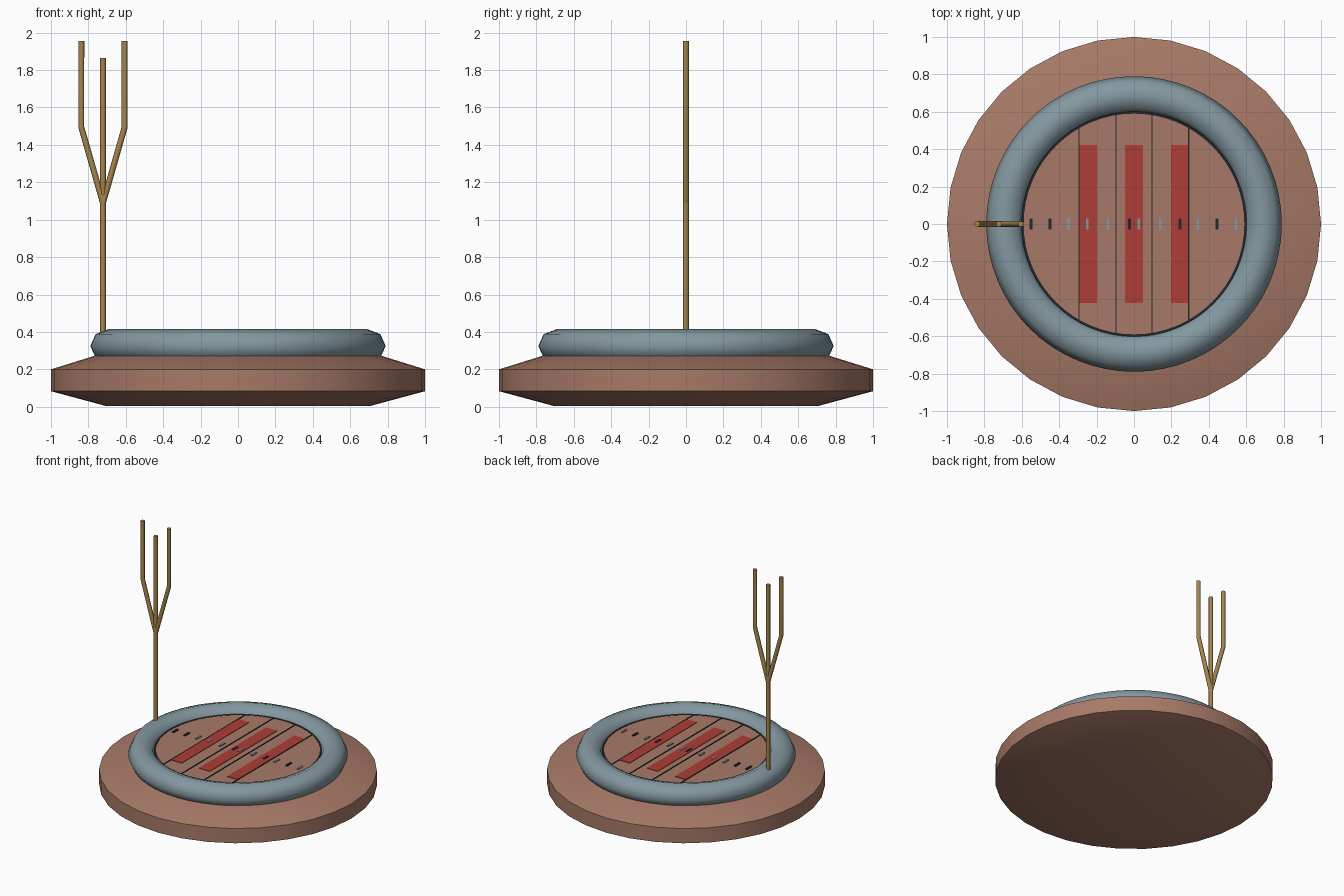
import bpy, bmesh, math

if "Cube" in bpy.data.objects:
    bpy.data.objects.remove(bpy.data.objects["Cube"])


def material(name, rgb):
    m = bpy.data.materials.new(name)
    m.diffuse_color = (*rgb, 1)
    m.use_nodes = True
    m.node_tree.nodes["Principled BSDF"].inputs["Base Color"].default_value = m.diffuse_color
    return m


CLAY = material("clay brown", (0.39, 0.195, 0.138))
BLUE = material("grey blue", (0.23, 0.315, 0.352))
WOOD = material("ochre wood", (0.376, 0.235, 0.076))
RED = material("brick red", (0.42, 0.048, 0.038))
DARK = material("dark slate", (0.017, 0.022, 0.025))


def finish(name, bm, mat, smooth=None):
    bmesh.ops.recalc_face_normals(bm, faces=bm.faces)
    me = bpy.data.meshes.new(name)
    bm.to_mesh(me)
    bm.free()
    me.materials.append(mat)
    ob = bpy.data.objects.new(name, me)
    bpy.context.collection.objects.link(ob)
    if smooth:
        bpy.ops.object.select_all(action='DESELECT')
        ob.select_set(True)
        bpy.context.view_layer.objects.active = ob
        bpy.ops.object.shade_smooth_by_angle(angle=math.radians(smooth))
    return ob


def lathe(name, profile, steps, mat, closed=False, smooth=None):
    """Turn an (r, z) profile around z; open profiles get flat caps."""
    bm = bmesh.new()
    rings = []
    for i in range(steps):
        a = 2 * math.pi * i / steps
        rings.append([bm.verts.new((r * math.cos(a), r * math.sin(a), z)) for r, z in profile])
    n = len(profile)
    for i in range(steps):
        p, q = rings[i], rings[(i + 1) % steps]
        for j in range(n if closed else n - 1):
            k = (j + 1) % n
            bm.faces.new((p[j], q[j], q[k], p[k]))
    if not closed:
        bm.faces.new([r[0] for r in rings])
        bm.faces.new([r[-1] for r in rings])
    return finish(name, bm, mat, smooth)


def plates(name, rects, z, mat, thick=0.004):
    """Thin rectangular plates given as (x, half width, half length)."""
    bm = bmesh.new()
    for x, w, h in rects:
        verts = bmesh.ops.create_cube(bm, size=1)["verts"]
        bmesh.ops.scale(bm, vec=(2 * w, 2 * h, thick), verts=verts)
        bmesh.ops.translate(bm, vec=(x, 0, z + thick / 2), verts=verts)
    return finish(name, bm, mat)


# Wide rounded base
lathe("base", [(0.71, 0.005), (1, 0.083), (1, 0.2), (0.71, 0.29)], 32, CLAY, smooth=30)

# Eight-sided tube ring
tube = [(0.69 + 0.1 * math.cos(k * math.pi / 4), 0.325 + 0.09 * math.sin(k * math.pi / 4))
        for k in range(8)]
lathe("tube_ring", tube, 64, BLUE, closed=True, smooth=60)

# Round deck with a dark rim
DECK = 0.36
lathe("deck", [(0.592, 0.27), (0.592, DECK)], 64, CLAY)
lathe("deck_rim", [(0.590, 0.30), (0.602, 0.30), (0.602, DECK + 0.002), (0.590, DECK + 0.002)],
      64, DARK, closed=True)

# Plank joints, red stripes and small marks on the deck
plates("plank_joints", [(x, 0.003, math.sqrt(0.59 ** 2 - x * x))
                        for x in (-0.295, -0.097, 0.097, 0.293)], DECK, DARK, 0.005)
plates("red_stripes", [(x, 0.048, 0.422) for x in (-0.246, 0, 0.247)], DECK, RED)
plates("dark_marks", [(x, 0.008, 0.03) for x in (-0.55, -0.45, -0.025, 0.245, 0.445)],
       DECK, DARK, 0.008)
plates("blue_marks", [(x, 0.007, 0.03) for x in (-0.35, -0.25, -0.14, 0.025, 0.14, 0.34, 0.545)],
       DECK, BLUE, 0.007)

# Three-pronged pole rising from the ring
PX = -0.722


def rod(name, points):
    cu = bpy.data.curves.new(name, 'CURVE')
    cu.dimensions = '3D'
    cu.bevel_depth = 0.016
    cu.bevel_resolution = 2
    cu.use_fill_caps = True
    sp = cu.splines.new('POLY')
    sp.points.add(len(points) - 1)
    for p, (x, z) in zip(sp.points, points):
        p.co = (x, 0, z, 1)
    cu.materials.append(WOOD)
    ob = bpy.data.objects.new(name, cu)
    bpy.context.collection.objects.link(ob)


rod("pole", [(PX, 0.36), (PX, 1.865)])
for side, name in ((-1, "left_prong"), (1, "right_prong")):
    rod(name, [(PX, 1.09), (PX + side * 0.116, 1.495), (PX + side * 0.116, 1.955)])
